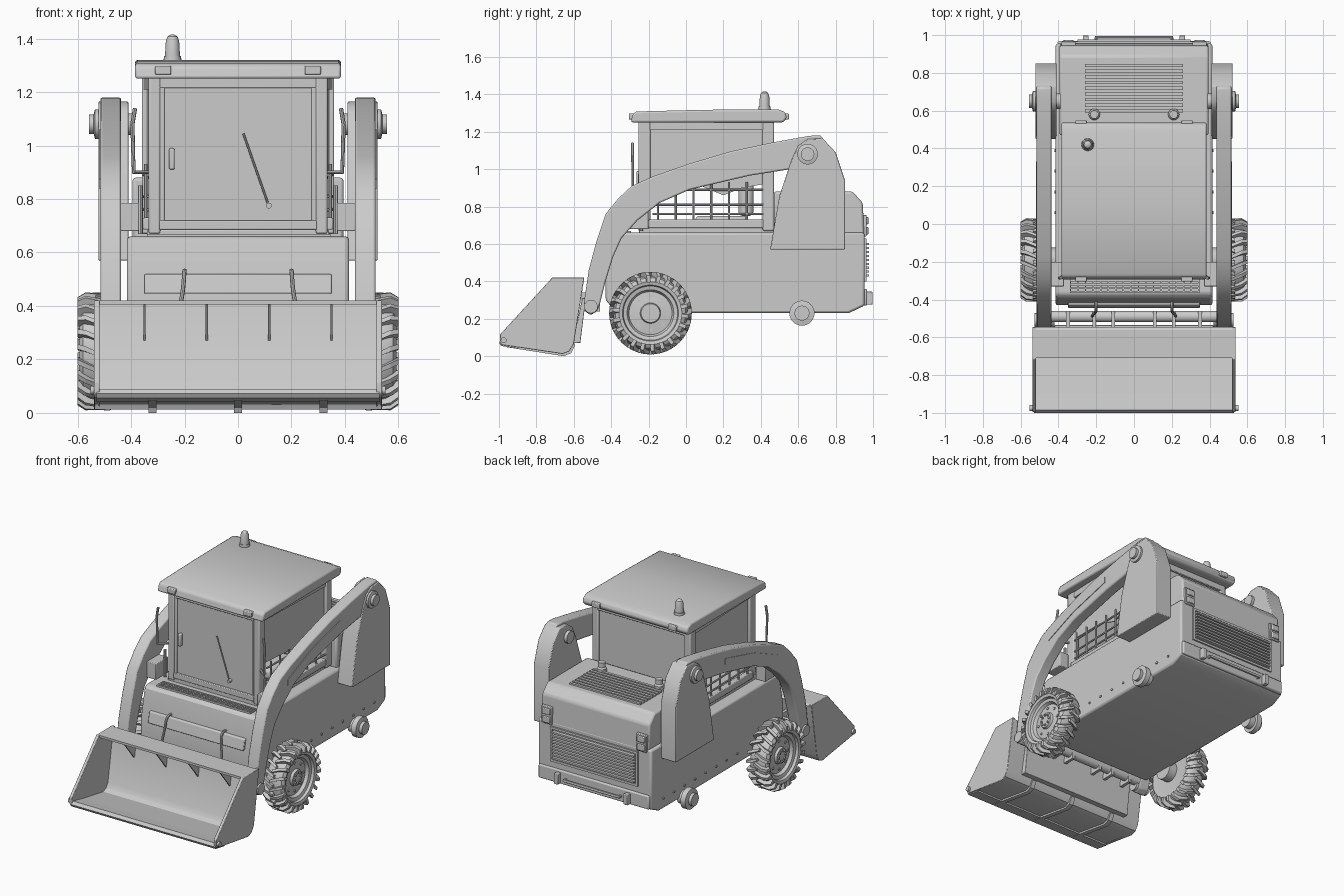
import bpy, bmesh, math
from mathutils import Vector, Matrix


# ---------- helpers ----------
def finish(bm, name, mirror=False, bevel=0.0):
    if mirror:
        g = bmesh.ops.duplicate(bm, geom=bm.verts[:] + bm.edges[:] + bm.faces[:])["geom"]
        for v in g:
            if isinstance(v, bmesh.types.BMVert):
                v.co.x *= -1
    bmesh.ops.recalc_face_normals(bm, faces=bm.faces[:])
    me = bpy.data.meshes.new(name)
    bm.to_mesh(me)
    bm.free()
    ob = bpy.data.objects.new(name, me)
    bpy.context.collection.objects.link(ob)
    if bevel:
        m = ob.modifiers.new("bevel", "BEVEL")
        m.width, m.segments, m.limit_method = bevel, 2, "ANGLE"
        m.angle_limit = math.radians(35)
    return ob


def add_prism(bm, pts, a, b, axis="x"):
    def at(u, v, t):
        return {"x": (t, u, v), "y": (u, t, v), "z": (u, v, t)}[axis]
    lo = [bm.verts.new(at(u, v, a)) for u, v in pts]
    hi = [bm.verts.new(at(u, v, b)) for u, v in pts]
    bm.faces.new(lo)
    bm.faces.new(hi)
    for i in range(len(pts)):
        j = (i + 1) % len(pts)
        bm.faces.new((lo[i], lo[j], hi[j], hi[i]))


def prism(name, pts, spans, axis="x", mirror=False, bevel=0.0):
    bm = bmesh.new()
    for a, b in spans:
        add_prism(bm, pts, a, b, axis)
    return finish(bm, name, mirror, bevel)


def boxes(name, items, mirror=False, bevel=0.0):
    bm = bmesh.new()
    for x0, x1, y0, y1, z0, z1 in items:
        add_prism(bm, [(x0, y0), (x1, y0), (x1, y1), (x0, y1)], z0, z1, "z")
    return finish(bm, name, mirror, bevel)


def lathe(name, prof, centres, axis="x", seg=32, mirror=False):
    """prof: (radius, position along axis), repeated at each centre"""
    out = bmesh.new()
    rot = {"x": Matrix.Rotation(math.pi / 2, 4, "Y"), "z": Matrix(),
           "y": Matrix.Rotation(-math.pi / 2, 4, "X")}[axis]
    for c in centres:
        rings = []
        m = Matrix.Translation(c) @ rot
        for r, h in prof:
            n = 1 if r == 0 else seg
            rings.append([out.verts.new(m @ Vector((r * math.cos(2 * math.pi * k / seg),
                          r * math.sin(2 * math.pi * k / seg), h))) for k in range(n)])
        for p, q in zip(rings, rings[1:]):
            for k in range(seg):
                l = (k + 1) % seg
                f = [p[k % len(p)], p[l % len(p)], q[l % len(q)], q[k % len(q)]]
                out.faces.new(list(dict.fromkeys(f)))
    return finish(out, name, mirror)


def disc(name, r, a, b, centres, axis="x", seg=24, mirror=False):
    return lathe(name, [(0, a), (r, a), (r, b), (0, b)], centres, axis, seg, mirror)


def tubes(name, paths, r, mirror=False, smooth=False):
    cu = bpy.data.curves.new(name, "CURVE")
    cu.dimensions, cu.bevel_depth, cu.bevel_resolution, cu.use_fill_caps = "3D", r, 2, True
    for path in paths:
        for s in ((1, -1) if mirror else (1,)):
            sp = cu.splines.new("NURBS" if smooth else "POLY")
            sp.points.add(len(path) - 1)
            for p, (x, y, z) in zip(sp.points, path):
                p.co = (s * x, y, z, 1)
            if smooth:
                sp.use_endpoint_u, sp.order_u = True, 3
    tmp = bpy.data.objects.new(name + "_path", cu)
    bpy.context.collection.objects.link(tmp)
    me = bpy.data.meshes.new_from_object(tmp.evaluated_get(bpy.context.evaluated_depsgraph_get()))
    bpy.data.objects.remove(tmp)
    ob = bpy.data.objects.new(name, me)
    bpy.context.collection.objects.link(ob)


# ---------- chassis and engine hood ----------
prism("chassis", [(-0.37, 0.23), (0.87, 0.23), (0.955, 0.27), (0.955, 0.66), (-0.37, 0.66),
                  (-0.39, 0.64), (-0.43, 0.45), (-0.43, 0.30)], [(-0.415, 0.415)], bevel=0.012)
prism("engine_hood", [(0.47, 0.65), (0.955, 0.62), (0.945, 0.82), (0.89, 0.88), (0.47, 0.88)],
      [(-0.395, 0.395)], bevel=0.012)
boxes("hood_vent_slats", [(-0.26, 0.26, y, y + 0.018, 0.875, 0.89)
                          for y in [0.59 + 0.03 * i for i in range(9)]])
lathe("hood_filler_caps", [(0, 0.87), (0.03, 0.87), (0.03, 0.90), (0.022, 0.91), (0.022, 0.94), (0, 0.94)],
      [(0.21, 0.58, 0), (-0.21, 0.58, 0)], "z", 16)
boxes("rear_grille_frame", [(-0.32, 0.32, 0.95, 0.965, 0.40, 0.415), (-0.32, 0.32, 0.95, 0.965, 0.615, 0.63),
                            (-0.32, -0.305, 0.95, 0.965, 0.40, 0.63), (0.305, 0.32, 0.95, 0.965, 0.40, 0.63)])
boxes("rear_grille_slats", [(-0.30, 0.30, 0.95, 0.978, 0.425 + 0.021 * i, 0.436 + 0.021 * i) for i in range(9)])
boxes("tail_lights", [(0.31, 0.385, 0.93, 0.965, 0.64, 0.755), (0.32, 0.375, 0.96, 0.975, 0.65, 0.69),
                      (0.32, 0.375, 0.96, 0.975, 0.705, 0.745)], mirror=True, bevel=0.004)
boxes("rear_bumper", [(-0.405, 0.405, 0.93, 0.968, 0.27, 0.36)], bevel=0.008)
tubes("rear_pull_bar", [[(-0.2, 0.96, 0.31), (-0.2, 0.988, 0.31), (0.2, 0.988, 0.31), (0.2, 0.96, 0.31)]], 0.01)
boxes("rear_tie_blocks", [(0.24, 0.27, 0.96, 0.998, 0.275, 0.345)], mirror=True, bevel=0.004)
disc("side_bolts", 0.008, 0.41, 0.421, [(0, 0.06 + 0.11 * i, 0.30) for i in range(8)], seg=8, mirror=True)
boxes("step_grate", [(-0.34, 0.34, -0.365 + 0.02 * i, -0.355 + 0.02 * i, 0.655, 0.67) for i in range(4)]
      + [(-0.34 + 0.04 * i, -0.333 + 0.04 * i, -0.365, -0.295, 0.655, 0.668) for i in range(18)])
prism("front_access_panel", [(-0.42, 0.45), (-0.445, 0.445), (-0.43, 0.515), (-0.41, 0.52)],
      [(-0.35, 0.35)], bevel=0.004)

# ---------- cab ----------
boxes("cab_base", [(-0.34, 0.34, -0.25, 0.47, 0.65, 0.685), (0.315, 0.355, -0.2, 0.46, 0.685, 0.73),
                   (-0.355, -0.315, -0.2, 0.46, 0.685, 0.73)], bevel=0.005)
boxes("cab_posts", [(0.29, 0.335, -0.255, -0.19, 0.67, 1.26), (0.315, 0.36, 0.41, 0.47, 0.67, 1.26)],
      mirror=True, bevel=0.007)
boxes("cab_top_rails", [(-0.33, 0.33, -0.25, -0.2, 1.215, 1.26), (-0.35, 0.35, 0.42, 0.47, 1.21, 1.26)], bevel=0.004)
prism("cab_side_rail", [(0.295, -0.22), (0.33, -0.22), (0.355, 0.44), (0.32, 0.44)], [(1.21, 1.26)], "z", True)
bm = bmesh.new()
add_prism(bm, [(-0.2, 1.23), (-0.2, 0.92), (0.08, 0.91), (0.2, 0.86), (0.3, 0.9), (0.42, 0.92), (0.42, 1.23)],
          0.31, 0.318)
for v in bm.verts:
    v.co.x += 0.025 * (v.co.y + 0.2) / 0.62
finish(bm, "side_window", True)
boxes("rear_window", [(-0.33, 0.33, 0.445, 0.455, 0.68, 1.23)])
boxes("front_door_glass", [(-0.30, 0.30, -0.24, -0.225, 0.68, 1.23)])
boxes("front_door_frame", [(-0.295, 0.295, -0.255, -0.235, 0.685, 0.72), (-0.295, -0.275, -0.25, -0.235, 0.7, 1.22),
                           (0.275, 0.295, -0.25, -0.235, 0.7, 1.22)], bevel=0.004)
boxes("door_handle", [(-0.258, -0.237, -0.265, -0.235, 0.91, 0.99)], bevel=0.006)
tubes("wiper", [[(0.02, -0.25, 1.045), (0.115, -0.255, 0.775)]], 0.004)
disc("wiper_pivot", 0.011, -0.265, -0.235, [(0.115, 0, 0.775)], "y", 12)
tubes("side_guard_mesh", [[(0.335, -0.18, z), (0.352, 0.44, z)] for z in (0.76, 0.81, 0.89)]
      + [[(0.345, -0.15 + 0.095 * i, 0.70), (0.345, -0.15 + 0.095 * i, 0.93)] for i in range(7)], 0.006, True)
boxes("seat", [(-0.2, 0.2, 0.05, 0.33, 0.68, 0.75), (-0.2, 0.2, 0.28, 0.36, 0.75, 1.1)], bevel=0.02)
prism("roof", [(-0.295, 1.25), (-0.285, 1.295), (-0.265, 1.308), (0.1, 1.317), (0.49, 1.32), (0.53, 1.305),
               (0.54, 1.275), (0.52, 1.25)], [(-0.385, 0.385)], bevel=0.01)
boxes("roof_lights", [(0.25, 0.31, y, y + 0.03, 1.265, 1.298) for y in (-0.305, 0.52)], mirror=True, bevel=0.005)
lathe("beacon", [(0, 1.31), (0.034, 1.31), (0.032, 1.335), (0.028, 1.335), (0.025, 1.39), (0.019, 1.407),
                 (0.01, 1.414), (0, 1.416)], [(-0.245, 0.42, 0)], "z", 20)
tubes("grab_rail", [[(0.31, -0.22, 0.90), (0.39, -0.285, 0.90), (0.395, -0.285, 1.08), (0.385, -0.285, 1.14)]],
      0.008, True)
boxes("arm_stop_block", [(0.37, 0.44, -0.33, -0.2, 0.68, 0.785)], mirror=True, bevel=0.004)
tubes("cab_hinge_rod", [[(0.365, -0.24, 0.67), (0.365, -0.24, 0.85)]], 0.009, True)

# ---------- lift arms and rear towers ----------
prism("lift_arm", [(0.78, 1.10), (0.72, 1.18), (0.66, 1.178), (0.45, 1.14), (0.24, 1.095), (0.02, 1.03),
                   (-0.18, 0.96), (-0.29, 0.91), (-0.36, 0.845), (-0.43, 0.76), (-0.48, 0.61), (-0.52, 0.46),
                   (-0.545, 0.29), (-0.54, 0.24), (-0.51, 0.22), (-0.475, 0.24), (-0.46, 0.28), (-0.43, 0.40),
                   (-0.39, 0.53), (-0.345, 0.63), (-0.26, 0.725), (-0.14, 0.82), (0.02, 0.89), (0.34, 0.965),
                   (0.56, 1.0), (0.7, 1.0)], [(0.437, 0.515)], mirror=True, bevel=0.008)
prism("arm_side_plate", [(-0.22, 0.875), (0.02, 0.98), (0.33, 1.06), (0.33, 1.02), (0.02, 0.94), (-0.22, 0.84)],
      [(0.51, 0.519)], mirror=True)
prism("rear_tower", [(0.45, 0.57), (0.85, 0.57), (0.85, 0.94), (0.80, 1.09), (0.73, 1.165), (0.65, 1.16),
                     (0.60, 1.125), (0.565, 1.05), (0.50, 0.86)], [(0.41, 0.522)], mirror=True, bevel=0.005)
lathe("tower_pin", [(0, 0.39), (0.04, 0.39), (0.04, 0.41), (0.055, 0.41), (0.055, 0.535), (0.036, 0.54),
                    (0.036, 0.557), (0, 0.557)], [(0, 0.65, 1.08)], mirror=True)
disc("arm_end_pin", 0.036, 0.42, 0.527, [(0, -0.508, 0.265)], mirror=True)
disc("arm_cross_tube", 0.03, -0.44, 0.44, [(0, -0.49, 0.29)])
boxes("tube_brackets", [(x, x + 0.02, -0.56, -0.46, 0.24, 0.34) for x in (0.1, 0.2, 0.34)], mirror=True)
prism("quick_attach_plate", [(-0.535, 0.31), (-0.555, 0.31), (-0.605, 0.07), (-0.565, 0.07)],
      [(-0.42, 0.42)], bevel=0.003)
tubes("hydraulic_hose", [[(0.2, -0.41, 0.53), (0.2, -0.46, 0.54), (0.205, -0.47, 0.46), (0.22, -0.48, 0.38),
                          (0.22, -0.49, 0.30)]], 0.008, True, True)

# ---------- bucket ----------
prism("bucket_shell", [(-0.99, 0.065), (-0.66, 0.012), (-0.625, 0.025), (-0.60, 0.065), (-0.545, 0.41),
                       (-0.56, 0.42), (-0.71, 0.42), (-0.71, 0.405), (-0.565, 0.405), (-0.62, 0.075),
                       (-0.64, 0.045), (-0.67, 0.032), (-0.985, 0.085)], [(-0.535, 0.535)])
prism("bucket_side", [(-0.995, 0.075), (-0.985, 0.06), (-0.66, 0.012), (-0.625, 0.025), (-0.60, 0.065),
                      (-0.545, 0.42), (-0.715, 0.42), (-0.995, 0.115)], [(0.518, 0.538)], mirror=True, bevel=0.003)
prism("bucket_gussets", [(-0.70, 0.408), (-0.565, 0.408), (-0.587, 0.27)],
      [(x - 0.004, x + 0.004) for x in (-0.35, -0.117, 0.117, 0.35)])
prism("bucket_wear_strips", [(-0.96, 0.062), (-0.96, 0.048), (-0.655, 0.0), (-0.615, 0.015), (-0.592, 0.06),
                             (-0.60, 0.07), (-0.66, 0.018)],
      [(x - 0.015, x + 0.015) for x in (-0.32, 0, 0.32)])
prism("cutting_edge", [(-1.0, 0.072), (-0.99, 0.055), (-0.90, 0.04), (-0.90, 0.073), (-0.985, 0.09)], [(-0.53, 0.53)])
disc("bucket_corner_bolt", 0.016, 0.53, 0.552, [(0, -0.975, 0.085)], seg=12, mirror=True)

# ---------- wheels ----------
WY, WZ = -0.19, 0.23
lathe("front_wheel", [(0, 0.568), (0.05, 0.568), (0.055, 0.552), (0.115, 0.545), (0.125, 0.565), (0.145, 0.57),
                      (0.15, 0.587), (0.168, 0.592), (0.188, 0.58), (0.198, 0.555), (0.2, 0.525), (0.198, 0.495),
                      (0.188, 0.47), (0.168, 0.455), (0.13, 0.46), (0, 0.455)], [(0, WY, WZ)], seg=48, mirror=True)
bm = bmesh.new()
N = 22
for i in range(2 * N):
    base, side = math.pi * i / N, i % 2
    vs = []
    # each lug sweeps from the tread centre to the shoulder
    for x, r0, r1, da, w in ((0.515, 0.19, 0.22, 0.07, 0.05), (0.57, 0.18, 0.221, -0.04, 0.055),
                             (0.601, 0.165, 0.202, -0.09, 0.06)):
        for r, s in ((r0, -1), (r0, 1), (r1, 0.8), (r1, -0.8)):
            a = base + da + s * w
            vs.append(bm.verts.new((1.05 - x if side else x, WY + r * math.cos(a), WZ + r * math.sin(a))))
    for k in (0, 4):
        for j in range(4):
            l = (j + 1) % 4
            bm.faces.new((vs[k + j], vs[k + l], vs[k + 4 + l], vs[k + 4 + j]))
    bm.faces.new(vs[:4])
    bm.faces.new(vs[8:])
finish(bm, "tyre_lugs", True)
disc("wheel_nuts", 0.008, 0.56, 0.576, [(0, WY + 0.035 * math.cos(k * math.pi / 4), WZ + 0.035 * math.sin(k * math.pi / 4))
                                        for k in range(8)], seg=6, mirror=True)
disc("rim_holes", 0.009, 0.54, 0.553, [(0, WY + 0.09 * math.cos(k * math.pi / 4), WZ + 0.09 * math.sin(k * math.pi / 4))
                                       for k in range(8)], seg=10, mirror=True)
disc("front_axle", 0.065, 0.40, 0.46, [(0, WY, WZ)], mirror=True)
lathe("rear_axle_hub", [(0, 0.40), (0.045, 0.40), (0.045, 0.44), (0.067, 0.44), (0.067, 0.475), (0.04, 0.48),
                        (0.04, 0.50), (0, 0.50)], [(0, 0.62, 0.23)], mirror=True)

# ---------- shading ----------
for ob in bpy.data.objects:
    ob.select_set(ob.type == "MESH")
    bpy.context.view_layer.objects.active = ob
bpy.ops.object.shade_smooth_by_angle(angle=math.radians(32))
